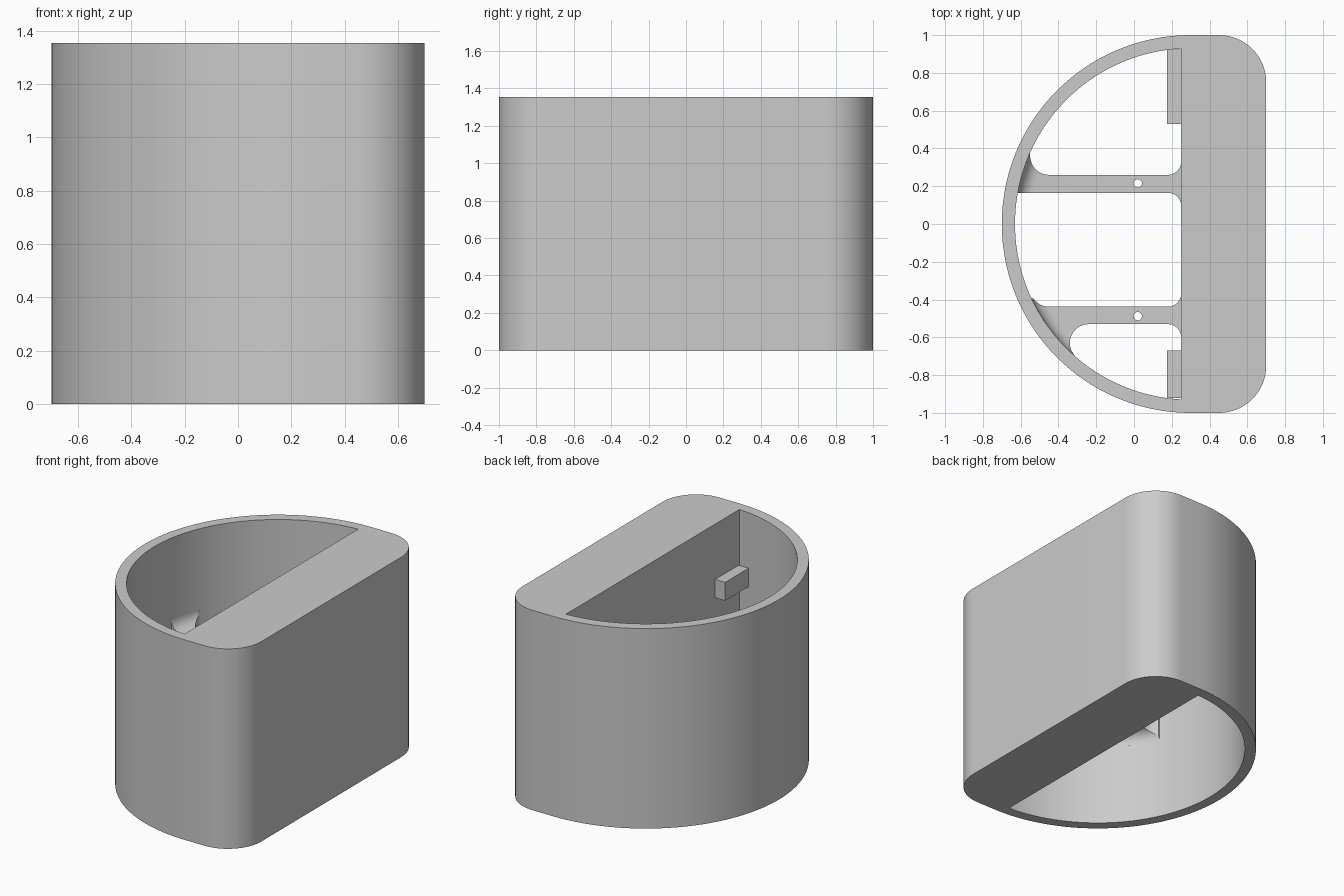
import bpy, bmesh, math

if "Cube" in bpy.data.objects:
    bpy.data.objects.remove(bpy.data.objects["Cube"])

H = 1.355                 # overall height
CX, R_OUT, R_IN = 0.30, 1.0, 0.93   # curved wall centre and radii
WALL_X = 0.25             # inner face of the solid block

grey = bpy.data.materials.new("light_grey")
grey.diffuse_color = (0.6, 0.6, 0.6, 1)
grey.use_nodes = True
grey.node_tree.nodes["Principled BSDF"].inputs["Base Color"].default_value = grey.diffuse_color


def arc(cx, cy, r, a0, a1, n):
    return [(cx + r * math.cos(math.radians(a0 + (a1 - a0) * i / n)),
             cy + r * math.sin(math.radians(a0 + (a1 - a0) * i / n))) for i in range(n + 1)]


def finish(name, bm):
    bmesh.ops.recalc_face_normals(bm, faces=bm.faces)
    me = bpy.data.meshes.new(name)
    bm.to_mesh(me)
    bm.free()
    me.materials.append(grey)
    ob = bpy.data.objects.new(name, me)
    bpy.context.collection.objects.link(ob)
    return ob


def prism(name, pts, z0, z1):
    bm = bmesh.new()
    f = bm.faces.new([bm.verts.new((x, y, z0)) for x, y in pts])
    top = bmesh.ops.extrude_face_region(bm, geom=[f])["geom"]
    bmesh.ops.translate(bm, vec=(0, 0, z1 - z0),
                        verts=[v for v in top if isinstance(v, bmesh.types.BMVert)])
    return finish(name, bm)


def lathe(name, profile, n=128):
    """Closed solid turned about the vertical axis through (CX, 0)."""
    bm = bmesh.new()
    rings = [[bm.verts.new((x, y, z)) for x, y in arc(CX, 0, r, 0, 360, n)[:-1]]
             for r, z in profile]
    for a, b in zip(rings, rings[1:]):
        for i in range(n):
            j = (i + 1) % n
            bm.faces.new((a[i], a[j], b[j], b[i]))
    bm.faces.new(rings[0])
    bm.faces.new(rings[-1])
    return finish(name, bm)


def boolean(ob, cutter, op):
    m = ob.modifiers.new("cut", 'BOOLEAN')
    m.operation, m.object, m.solver = op, cutter, 'EXACT'
    bpy.context.view_layer.objects.active = ob
    bpy.ops.object.modifier_apply(modifier=m.name)
    bpy.data.objects.remove(cutter)


def smooth(ob):
    bpy.ops.object.select_all(action='DESELECT')
    ob.select_set(True)
    bpy.context.view_layer.objects.active = ob
    bpy.ops.object.shade_smooth_by_angle(angle=math.radians(30))


# Housing: D-shaped body with rounded back corners and a through cavity
outline = (arc(CX, 0, R_OUT, 90, 270, 96)
           + arc(0.45, -0.75, 0.25, -90, 0, 16)
           + arc(0.45, 0.75, 0.25, 0, 90, 16))
housing = prism("housing", outline, 0, H)
a = math.degrees(math.acos((WALL_X - CX) / R_IN))
boolean(housing, prism("cavity", arc(CX, 0, R_IN, a, 360 - a, 96), -0.1, H + 0.1), 'DIFFERENCE')
smooth(housing)

# Cross ribs: plan shape with corner fillets, thickened towards the curved wall
RIB_LOW, RIB_TOP, FLARE = 0.63, 0.72, 0.08
upper = [(R_IN - FLARE + x, RIB_TOP + FLARE - y) for x, y in
         [(FLARE * math.sin(t), FLARE * math.cos(t)) for t in
          [math.pi / 2 * i / 8 for i in range(9)]]]
lower = [(r, RIB_LOW + RIB_TOP - z) for r, z in upper]
rib_profile = ([(0.02, RIB_LOW)] + lower + [(0.95, lower[-1][1]), (0.95, upper[-1][1])]
               + upper[::-1] + [(0.02, RIB_TOP)])


def rib(name, y0, y1, left_end, hole_y):
    f = 0.07
    right_end = (arc(WALL_X - f, y0 - f, f, 90, 0, 6) + [(0.26, y0 - f), (0.26, y1 + f)]
                 + arc(WALL_X - f, y1 + f, f, 0, -90, 6))
    ob = prism(name, right_end + left_end, 0.4, 1.0)
    boolean(ob, lathe("rib_limits", rib_profile), 'INTERSECT')
    boolean(ob, prism("screw_hole", arc(0.02, hole_y, 0.022, 0, 360, 24)[:-1], 0.3, 1.1),
            'DIFFERENCE')
    smooth(ob)


rib("back_rib", 0.165, 0.26,
    arc(-0.45, 0.36, 0.10, -90, -180, 8) + [(-0.553, 0.395), (-0.572, 0.395), (-0.63, 0.165)], 0.215)
rib("front_rib", -0.53, -0.438,
    arc(-0.45, -0.338, 0.10, -90, -145, 6) + [(-0.555, -0.395), (-0.575, -0.41), (-0.34, -0.71)]
    + [(-0.315, -0.695)] + arc(-0.24, -0.63, 0.10, 205, 90, 10), -0.488)

# Stop blocks on the flat inner wall
for name, y0, y1 in (("back_stop", 0.53, 0.925), ("front_stop", -0.92, -0.67)):
    prism(name, [(0.175, y0), (0.26, y0), (0.26, y1), (0.175, y1)], 0.855, 0.98)
